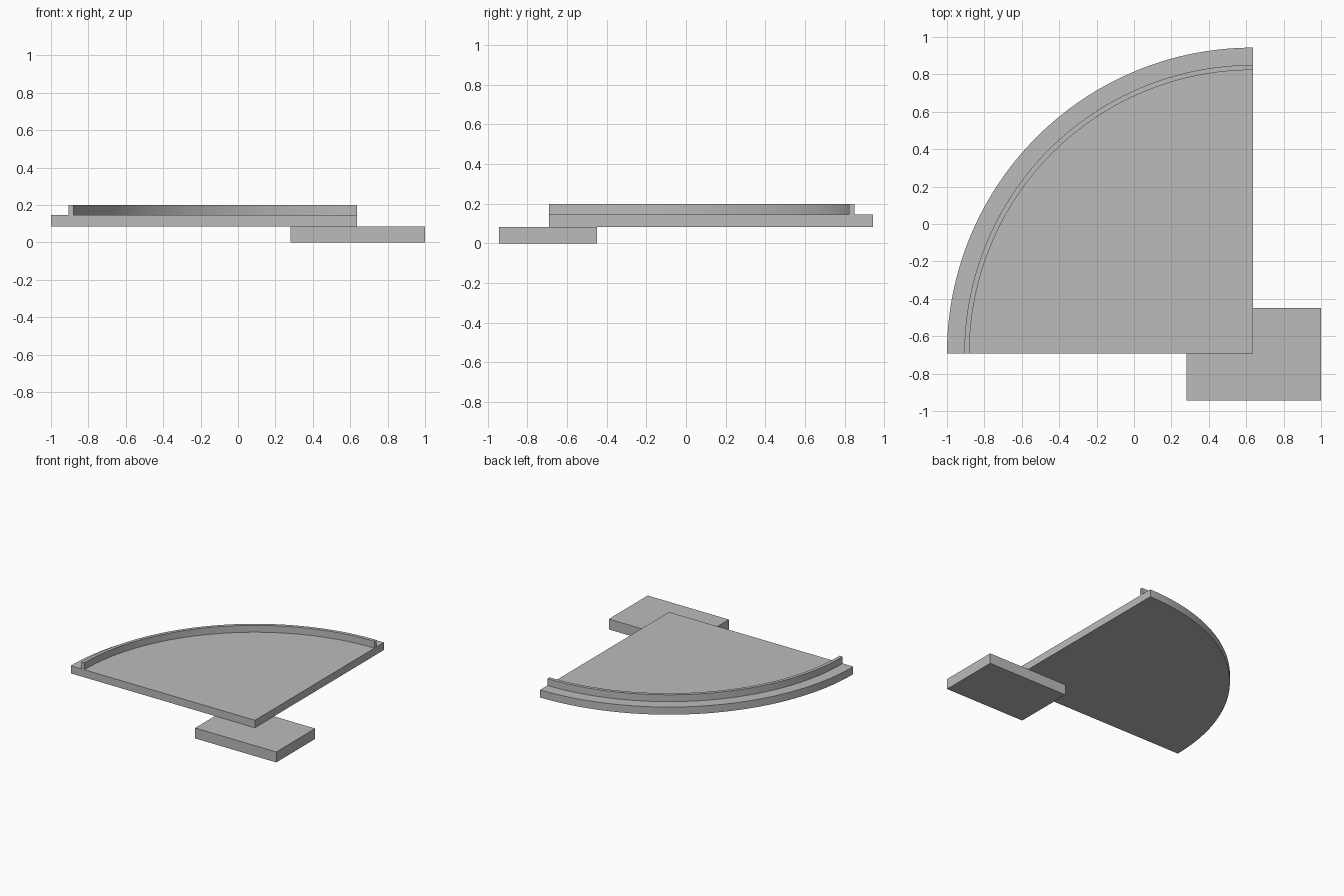
import bpy
import bmesh
from math import cos, sin, pi, radians
from mathutils import Vector

cube = bpy.data.objects.get("Cube")
if cube:
    bpy.data.objects.remove(cube, do_unlink=True)

# Single plain grey
grey = bpy.data.materials.new("plain_grey")
grey.use_nodes = True
colour = (0.5, 0.5, 0.5, 1)
grey.diffuse_color = colour
grey.node_tree.nodes["Principled BSDF"].inputs["Base Color"].default_value = colour

CORNER = Vector((0.635, -0.692))
SEGMENTS = 64


def arc(radius):
    """Quarter arc about the corner, from the back edge to the right tip."""
    return [CORNER + radius * Vector((cos(a), sin(a)))
            for a in (pi / 2 * (1 + i / SEGMENTS) for i in range(SEGMENTS + 1))]


def extrude_outline(name, outline, bottom, top):
    """Raise a flat outline into a solid with smooth curves and sharp rims."""
    bm = bmesh.new()
    base = bm.faces.new([bm.verts.new((p[0], p[1], bottom)) for p in outline])
    raised = bmesh.ops.extrude_face_region(bm, geom=[base], use_keep_orig=True)["geom"]
    for v in raised:
        if isinstance(v, bmesh.types.BMVert):
            v.co.z = top
    bmesh.ops.recalc_face_normals(bm, faces=bm.faces)
    mesh = bpy.data.meshes.new(name)
    bm.to_mesh(mesh)
    bm.free()
    mesh.materials.append(grey)
    obj = bpy.data.objects.new(name, mesh)
    bpy.context.collection.objects.link(obj)
    bpy.ops.object.select_all(action="DESELECT")
    obj.select_set(True)
    bpy.context.view_layer.objects.active = obj
    bpy.ops.object.shade_smooth_by_angle(angle=radians(30))
    return obj


# Rectangular step below the corner
extrude_outline("lower_step", [(0.28, -0.943), (1, -0.943), (1, -0.45), (0.28, -0.45)], 0, 0.084)

# Quarter-round platform
extrude_outline("platform", [CORNER] + arc(1.635), 0.084, 0.145)

# Thin curved wall set in from the rim
extrude_outline("curved_wall", arc(1.542) + arc(1.515)[::-1], 0.145, 0.2)
